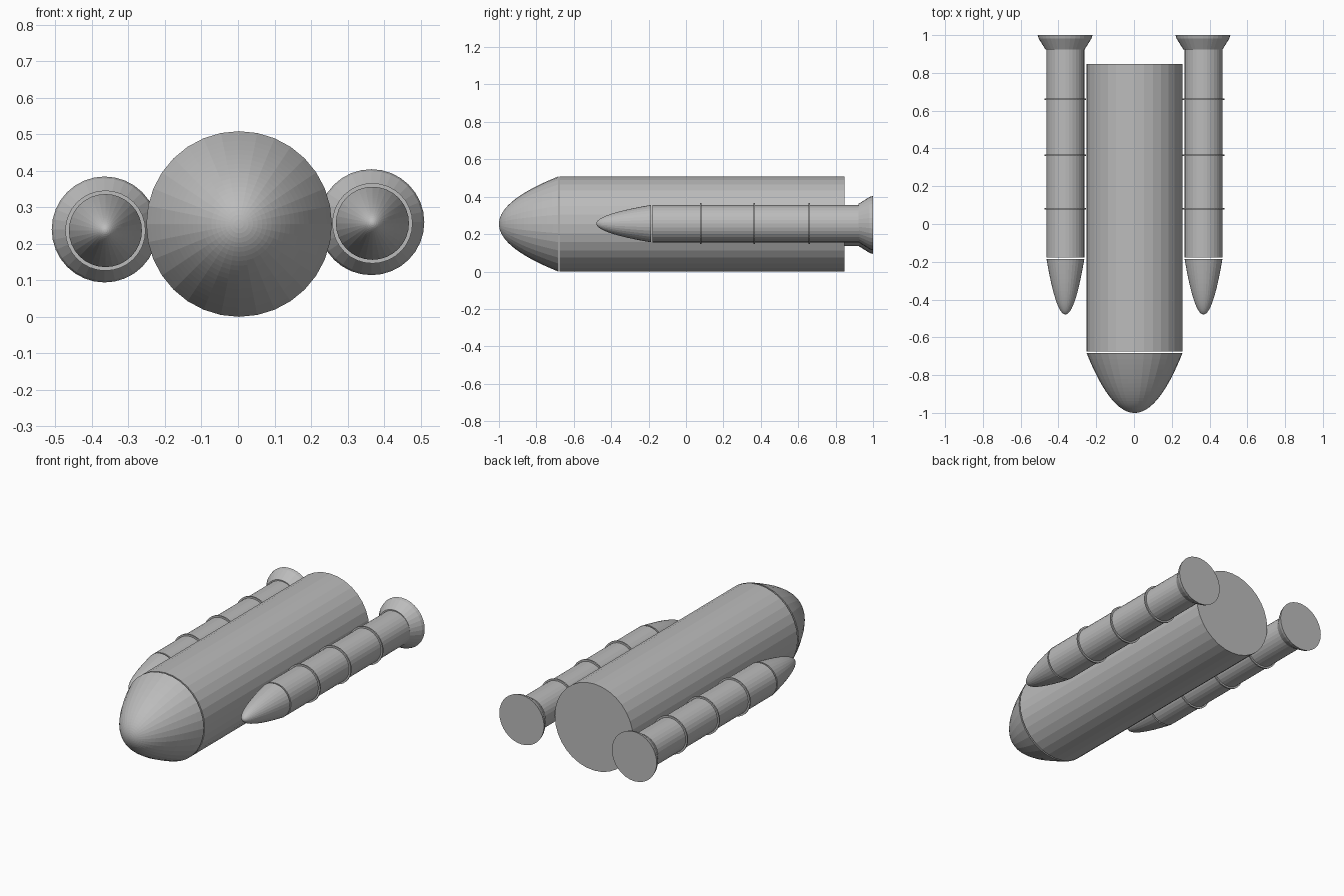
import bpy, bmesh, math

if "Cube" in bpy.data.objects:
    bpy.data.objects.remove(bpy.data.objects["Cube"])

SIDES = 32
grey = bpy.data.materials.new("dark_grey")
grey.diffuse_color = (0.5, 0.5, 0.5, 1)
grey.use_nodes = True
grey.node_tree.nodes["Principled BSDF"].inputs["Base Color"].default_value = grey.diffuse_color


def lathe(name, profile, cx, cz):
    """Revolve (y, radius) points around a lengthwise axis at (cx, cz)."""
    bm = bmesh.new()
    rings = []
    for y, r in profile:
        if r == 0:
            rings.append([bm.verts.new((cx, y, cz))])
        else:
            rings.append([bm.verts.new((cx + r * math.sin(2 * math.pi * i / SIDES), y,
                                        cz + r * math.cos(2 * math.pi * i / SIDES)))
                          for i in range(SIDES)])
    for a, b in zip(rings, rings[1:]):
        for i in range(SIDES):
            j = (i + 1) % SIDES
            if len(a) == 1:
                bm.faces.new((a[0], b[i], b[j]))
            else:
                bm.faces.new((a[i], a[j], b[j], b[i]))
    for end in (rings[0], rings[-1]):
        if len(end) > 1:
            bm.faces.new(end)
    bmesh.ops.recalc_face_normals(bm, faces=bm.faces[:])
    mesh = bpy.data.meshes.new(name)
    bm.to_mesh(mesh)
    bm.free()
    mesh.materials.append(grey)
    obj = bpy.data.objects.new(name, mesh)
    bpy.context.collection.objects.link(obj)
    return obj


def nose_profile(tip, base, radius, steps=20):
    """Parabolic nose, with rings crowded towards the tip."""
    return [(tip + (base - tip) * (k / steps) ** 2, radius * k / steps)
            for k in range(steps + 1)]


# Central tank and its nose, with a thin seam between them
lathe("main_tank", [(-0.675, 0.254), (0.848, 0.254)], 0.003, 0.254)
lathe("main_tank_nose", nose_profile(-1.0, -0.683, 0.254), 0.003, 0.254)

# Side boosters, the two sitting at slightly different heights
for side, cx, cz in (("left", -0.363, 0.236), ("right", 0.368, 0.256)):
    lathe(f"{side}_booster_body", [(-0.178, 0.1), (0.94, 0.1)], cx, cz)
    lathe(f"{side}_booster_nose", nose_profile(-0.479, -0.186, 0.1), cx, cz)
    for n, y in enumerate((0.08, 0.365, 0.66)):
        lathe(f"{side}_booster_band_{n + 1}", [(y - 0.004, 0.11), (y + 0.004, 0.11)], cx, cz)
    # Flared nozzle, a touch off the body axis
    lathe(f"{side}_booster_nozzle",
          [(0.923, 0.103), (0.982, 0.14), (1.0, 0.145)],
          math.copysign(0.365, cx), cz + 0.003)
